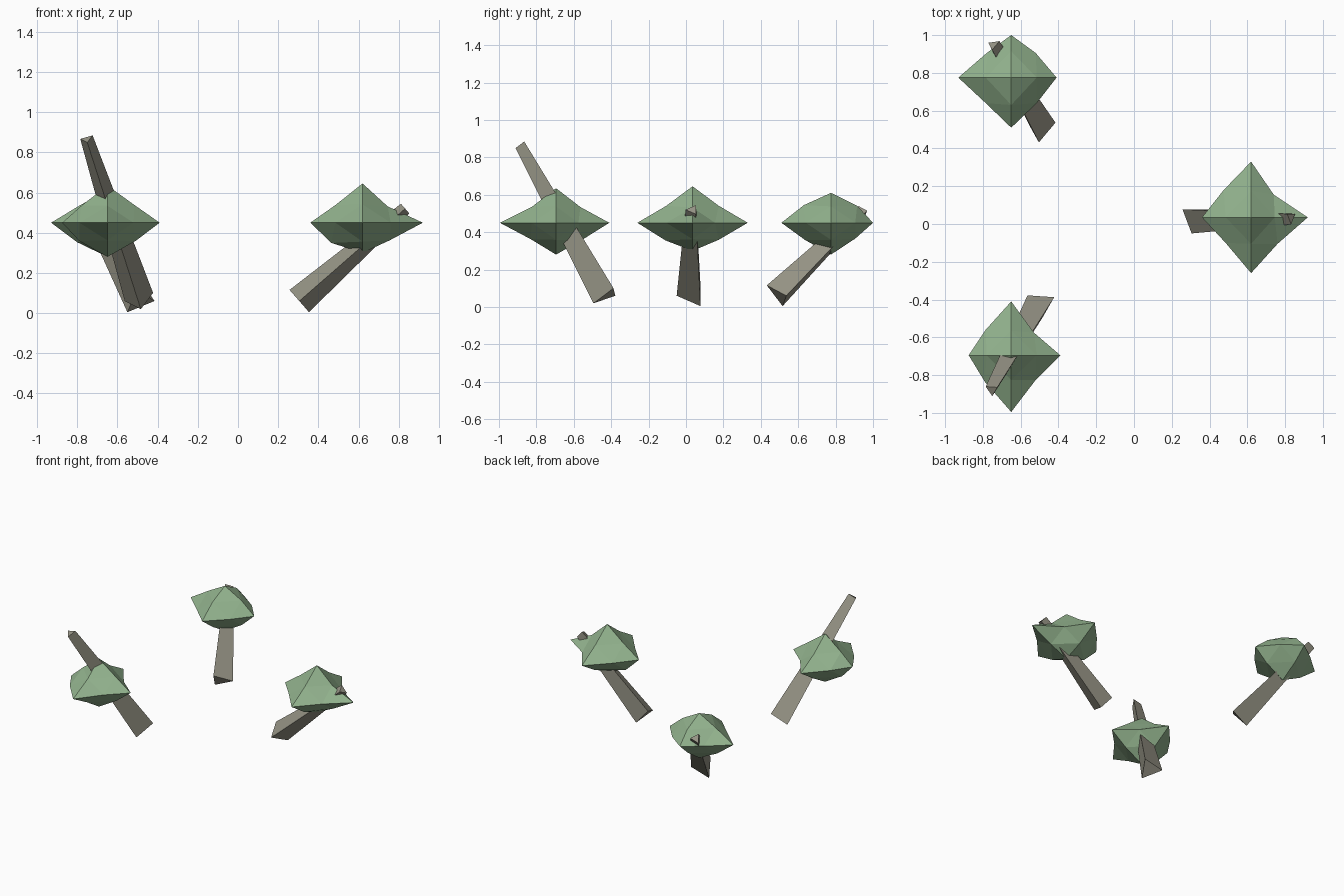
import bpy, bmesh, math
from mathutils import Vector

if "Cube" in bpy.data.objects:
    bpy.data.objects.remove(bpy.data.objects["Cube"])

Z_SQUASH = 0.65


def material(name, color):
    m = bpy.data.materials.new(name)
    m.diffuse_color = (*color, 1)
    m.use_nodes = True
    m.node_tree.nodes["Principled BSDF"].inputs["Base Color"].default_value = m.diffuse_color
    return m


LEAF = material("leaf_green", (0.29, 0.45, 0.27))
BARK = material("bark", (0.31, 0.30, 0.24))


def add_object(name, bm, mat):
    bmesh.ops.recalc_face_normals(bm, faces=bm.faces[:])
    mesh = bpy.data.meshes.new(name)
    bm.to_mesh(mesh)
    bm.free()
    mesh.materials.append(mat)
    obj = bpy.data.objects.new(name, mesh)
    bpy.context.collection.objects.link(obj)
    return obj


# Leaning three-sided trunk that tapers from base to tip
def trunk(name, base, tip, r1=0.085, r2=0.037):
    base, tip = Vector(base), Vector(tip)
    axis = (tip - base).normalized()
    side = Vector((axis.y, -axis.x, 0)).normalized()
    up = axis.cross(side)
    bm = bmesh.new()
    rings = []
    for centre, r in ((base, r1), (tip, r2)):
        ring = []
        for i in range(3):
            a = math.tau * i / 3
            ring.append(bm.verts.new(centre + r * (side * math.cos(a) + up * math.sin(a))))
        rings.append(ring)
        bm.faces.new(ring)
    lo, hi = rings
    for i in range(3):
        j = (i + 1) % 3
        bm.faces.new((lo[i], lo[j], hi[j], hi[i]))
    return add_object(name, bm, BARK)


# Crown: once-divided octahedron with uneven corner and edge radii
# axes: +x -x +y -y +z -z; edge lists run ++ -+ +- --
def crown(name, centre, axes, xy, xz, yz):
    centre = Vector(centre)
    bm = bmesh.new()
    tips, mids = {}, {}
    for k in range(6):
        p = Vector()
        p[k // 2] = axes[k] * (1 if k % 2 == 0 else -1)
        tips[k] = bm.verts.new(centre + p)
    for a, b, radii in ((0, 1, xy), (0, 2, xz), (1, 2, yz)):
        for n, r in enumerate(radii):
            p = Vector()
            p[a] = r * (1 - 2 * (n % 2))
            p[b] = r * (1 - 2 * (n // 2)) * (Z_SQUASH if b == 2 else 1)
            mids[2 * a + n % 2, 2 * b + n // 2] = bm.verts.new(centre + p)
    for x in (0, 1):
        for y in (2, 3):
            for z in (4, 5):
                a, b, c = mids[x, y], mids[x, z], mids[y, z]
                for f in ((tips[x], a, b), (tips[y], c, a), (tips[z], b, c), (a, c, b)):
                    bm.faces.new(f)
    return add_object(name, bm, LEAF)


# Right tree
trunk("right_trunk", (0.305, 0.035, 0.06), (0.832, 0.035, 0.52))
crown("right_crown", (0.62, 0.035, 0.45), (0.30, 0.26, 0.295, 0.295, 0.195, 0.15),
      (0.12, 0.145, 0.14, 0.135), (0.125, 0.135, 0.135, 0.155), (0.14, 0.14, 0.14, 0.145))

# Back left tree
trunk("back_trunk", (-0.49, 0.495, 0.06), (-0.745, 0.95, 0.515))
crown("back_crown", (-0.65, 0.775, 0.45), (0.24, 0.28, 0.225, 0.265, 0.16, 0.17),
      (0.13, 0.13, 0.135, 0.135), (0.135, 0.135, 0.14, 0.15), (0.14, 0.145, 0.13, 0.14))

# Front left tree
trunk("front_trunk", (-0.49, -0.42, 0.06), (-0.753, -0.879, 0.867))
crown("front_crown", (-0.65, -0.695, 0.45), (0.26, 0.225, 0.285, 0.30, 0.185, 0.17),
      (0.12, 0.135, 0.13, 0.14), (0.135, 0.13, 0.14, 0.14), (0.13, 0.13, 0.14, 0.135))
